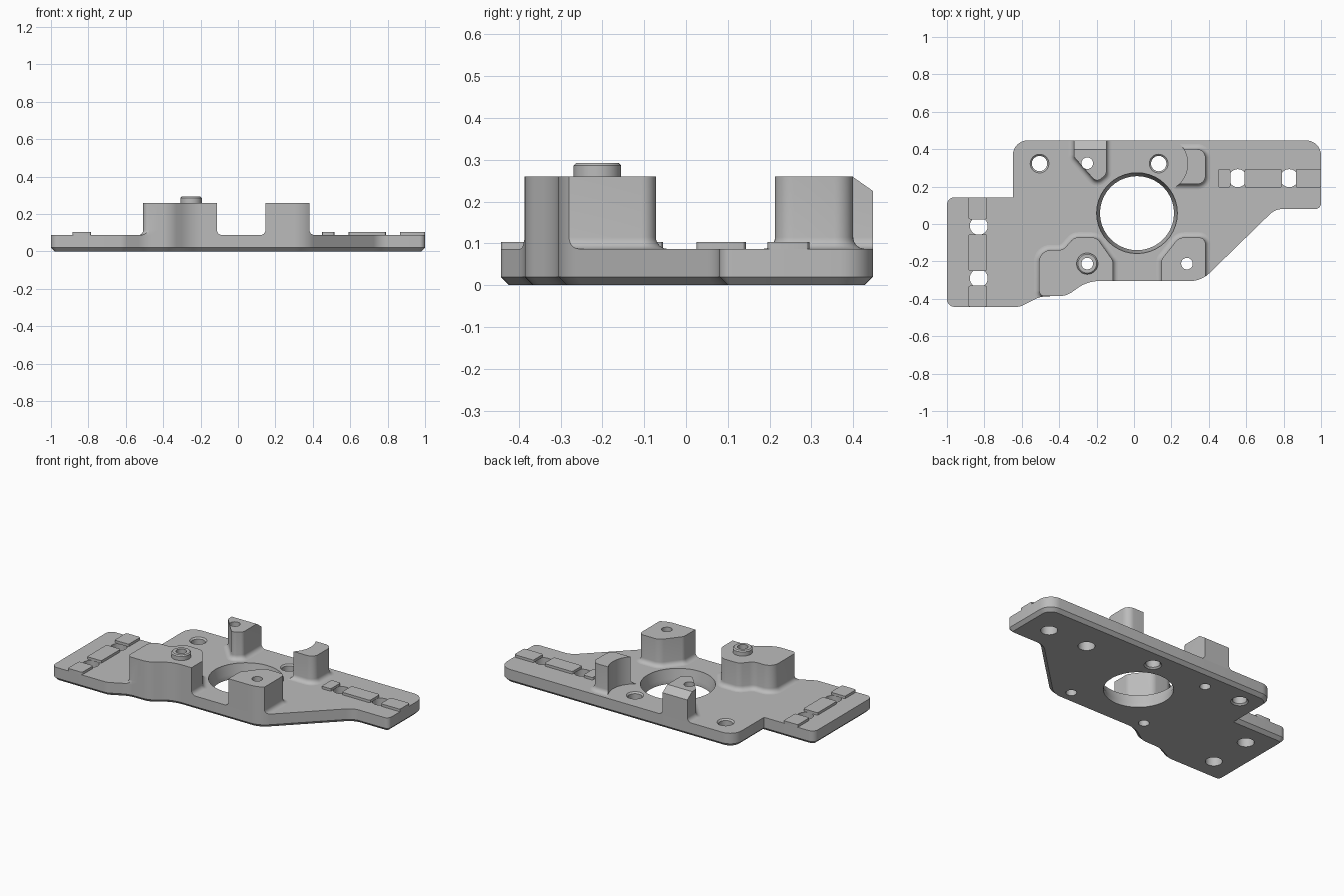
import bpy, bmesh, math
from mathutils import Vector

if "Cube" in bpy.data.objects:
    bpy.data.objects.remove(bpy.data.objects["Cube"])

grey = bpy.data.materials.new("machined grey")
grey.use_nodes = True
grey.diffuse_color = (0.5, 0.5, 0.5, 1)
grey.node_tree.nodes["Principled BSDF"].inputs["Base Color"].default_value = (0.5, 0.5, 0.5, 1)

DECK, POST = 0.087, 0.26


def rounded(corners, seg=8):
    """Counter-clockwise outline with a fillet of radius r at each (x, y, r) corner."""
    out, n = [], len(corners)
    for i, (x, y, r) in enumerate(corners):
        p = Vector((x, y))
        a = (Vector(corners[i - 1][:2]) - p).normalized()
        b = (Vector(corners[(i + 1) % n][:2]) - p).normalized()
        if r == 0:
            out.append(p)
            continue
        half = a.angle(b) / 2
        c = p + (a + b).normalized() * r / math.sin(half)
        s, e = p + a * r / math.tan(half) - c, p + b * r / math.tan(half) - c
        sweep = math.atan2(s.x * e.y - s.y * e.x, s.dot(e))
        for k in range(seg + 1):
            t = sweep * k / seg
            out.append(c + Vector((s.x * math.cos(t) - s.y * math.sin(t),
                                   s.x * math.sin(t) + s.y * math.cos(t))))
    return out


def circle(x, y, seg=40):
    return [Vector((x + math.cos(math.tau * k / seg), y + math.sin(math.tau * k / seg)))
            for k in range(seg)]


def offset(loop, d):
    out, n = [], len(loop)
    for i, p in enumerate(loop):
        u = (p - loop[i - 1]).normalized()
        v = (loop[(i + 1) % n] - p).normalized()
        m = Vector((u.y + v.y, -u.x - v.x)) / (1 + u.dot(v))
        out.append(p + m * d)
    return out


def loft(name, loop, levels):
    """Skin an outline through (offset, z) levels and cap both ends."""
    bm = bmesh.new()
    rings = [[bm.verts.new((p.x, p.y, z)) for p in offset(loop, d)] for d, z in levels]
    n = len(loop)
    for lo, hi in zip(rings, rings[1:]):
        for i in range(n):
            j = (i + 1) % n
            bm.faces.new((lo[i], lo[j], hi[j], hi[i]))
    bm.faces.new(rings[0][::-1])
    bm.faces.new(rings[-1])
    me = bpy.data.meshes.new(name)
    bm.to_mesh(me)
    bm.free()
    me.materials.append(grey)
    ob = bpy.data.objects.new(name, me)
    bpy.context.collection.objects.link(ob)
    return ob


def lathe(name, x, y, profile):
    """Solid of revolution through (radius, z) levels."""
    r0 = profile[0][0]
    loop = [Vector((x, y)) + (p - Vector((x, y))) * r0 for p in circle(x, y)]
    k = math.cos(math.pi / 40)
    return loft(name, loop, [((r - r0) * k, z) for r, z in profile])


def boolean(ob, tool, op='DIFFERENCE'):
    m = ob.modifiers.new("cut", 'BOOLEAN')
    m.object, m.operation, m.solver = tool, op, 'EXACT'


# Plate outline with side tabs, slanted edge and wavy front edge
outline = rounded([
    (-1, -0.443, 0.04), (-0.61, -0.443, 0.08), (-0.5, -0.387, 0.15), (-0.36, -0.385, 0.12),
    (-0.25, -0.305, 0.2), (0.36, -0.305, 0.15), (0.755, 0.08, 0.1), (1, 0.08, 0.03),
    (1, 0.447, 0.08), (-0.648, 0.447, 0.08), (-0.648, 0.143, 0), (-1, 0.143, 0.04)])
plate = loft("base_plate", outline, [(-0.02, 0), (0, 0.02), (0, DECK)])
limit = loft("limit_helper", outline, [(0, 0.03), (0, 0.5)])
helpers = [limit]


def cutter(x, y, profile):
    ob = lathe("cutter_helper", x, y, profile)
    ob.hide_render = True
    helpers.append(ob)
    return ob


# Central bore with tapered mouth
boolean(plate, cutter(0.016, 0.058, [(0.198, -0.1), (0.198, 0.03), (0.216, 0.08), (0.216, 0.2)]))

# Fixing holes with lightly chamfered mouths
for x, y in [(-0.505, 0.323), (0.132, 0.323)]:
    boolean(plate, cutter(x, y, [(0.05, -0.1), (0.05, 0), (0.041, 0.009),
                                 (0.041, 0.078), (0.05, DECK), (0.05, 0.2)]))
for x, y in [(0.555, 0.245), (0.83, 0.245), (-0.83, -0.01), (-0.83, -0.29)]:
    boolean(plate, cutter(x, y, [(0.048, -0.1), (0.048, 0.2)]))

# Posts: upright outlines with a flared fillet where they meet the plate
R = 0.028
flare = [(R * (1 - math.sin(t)), DECK + R * (1 - math.cos(t)))
         for t in [math.pi / 2 * k / 6 for k in range(7)]]
post_levels = [(R, DECK - 0.001)] + flare + [(0, POST)]
shapes = {
    "front_right_post": [(-0.507, -0.386, 0.03), (-0.41, -0.386, 0.03), (-0.36, -0.45, 0.02),
                         (-0.113, -0.45, 0.02), (-0.113, -0.195, 0.04), (-0.2, -0.072, 0.05),
                         (-0.32, -0.072, 0.05), (-0.38, -0.14, 0.06), (-0.507, -0.14, 0.06)],
    "front_left_post": [(0.147, -0.4, 0.02), (0.382, -0.4, 0.02), (0.382, -0.072, 0.035),
                        (0.24, -0.072, 0.06), (0.147, -0.19, 0.04)],
    "back_right_post": [(-0.322, 0.36, 0.03), (-0.2, 0.222, 0.03), (-0.148, 0.265, 0.03),
                        (-0.148, 0.55, 0.02), (-0.322, 0.55, 0.02)],
    "back_left_post": [(0.22, 0.213, 0.01), (0.382, 0.213, 0.045), (0.382, 0.4, 0.045),
                       (0.22, 0.4, 0.01)],
}
parts = {"plate": plate}
for name, corners in shapes.items():
    parts[name] = loft(name, rounded(corners), post_levels)
    boolean(parts[name], limit, 'INTERSECT')

# Curved relief on the back left post
boolean(parts["back_left_post"], cutter(0.132, 0.323, [(0.155, 0.05), (0.155, 0.4)]))

# Sloped rear edge on the back right post
wedge = loft("wedge_helper", rounded([(-0.5, 0.398, 0), (0, 0.398, 0), (0, 0.498, 0),
                                      (-0.5, 0.498, 0)]), [(0, POST), (0, 0.4)])
for v in wedge.data.vertices:
    if v.co.z < 0.3 and v.co.y > 0.45:
        v.co.z -= 0.07
helpers.append(wedge)
boolean(parts["back_right_post"], wedge)

# Locating bushing
parts["bushing"] = lathe("bushing", -0.25, -0.212,
                         [(0.057, POST - 0.005), (0.057, 0.286), (0.05, 0.293)])

# Bores through the posts and the plate
for name, y in [("front_right_post", -0.212), ("front_left_post", -0.212), ("back_right_post", 0.325)]:
    x = 0.283 if name == "front_left_post" else -0.25
    bore = cutter(x, y, [(0.031, -0.1), (0.031, 0.5)])
    boolean(plate, bore)
    boolean(parts[name], bore)
    if name == "front_right_post":
        boolean(parts["bushing"], bore)

# Raised key strips between the slot holes
def key(name, x0, x1, y0, y1):
    c = [(x0, y0, 0.01), (x1, y0, 0.01), (x1, y1, 0.01), (x0, y1, 0.01)]
    parts[name] = loft(name, rounded(c, 3), [(0, DECK - 0.001), (0, 0.103)])


for i, (a, b) in enumerate([(0.45, 0.515), (0.592, 0.79), (0.865, 1)]):
    key(f"left_key_{i + 1}", a, b, 0.195, 0.295)
for i, (a, b) in enumerate([(-0.443, -0.33), (-0.25, -0.055), (0.025, 0.143)]):
    key(f"right_key_{i + 1}", -0.885, -0.785, a, b)

# Bake the cuts, remove helpers, shade
graph = bpy.context.evaluated_depsgraph_get()
graph.update()
baked = {ob: bpy.data.meshes.new_from_object(ob.evaluated_get(graph)) for ob in parts.values()}
for ob, me in baked.items():
    ob.modifiers.clear()
    ob.data = me
for ob in helpers:
    bpy.data.objects.remove(ob)
bpy.ops.object.select_all(action='DESELECT')
for ob in parts.values():
    ob.select_set(True)
bpy.context.view_layer.objects.active = plate
bpy.ops.object.shade_smooth_by_angle(angle=math.radians(30))
